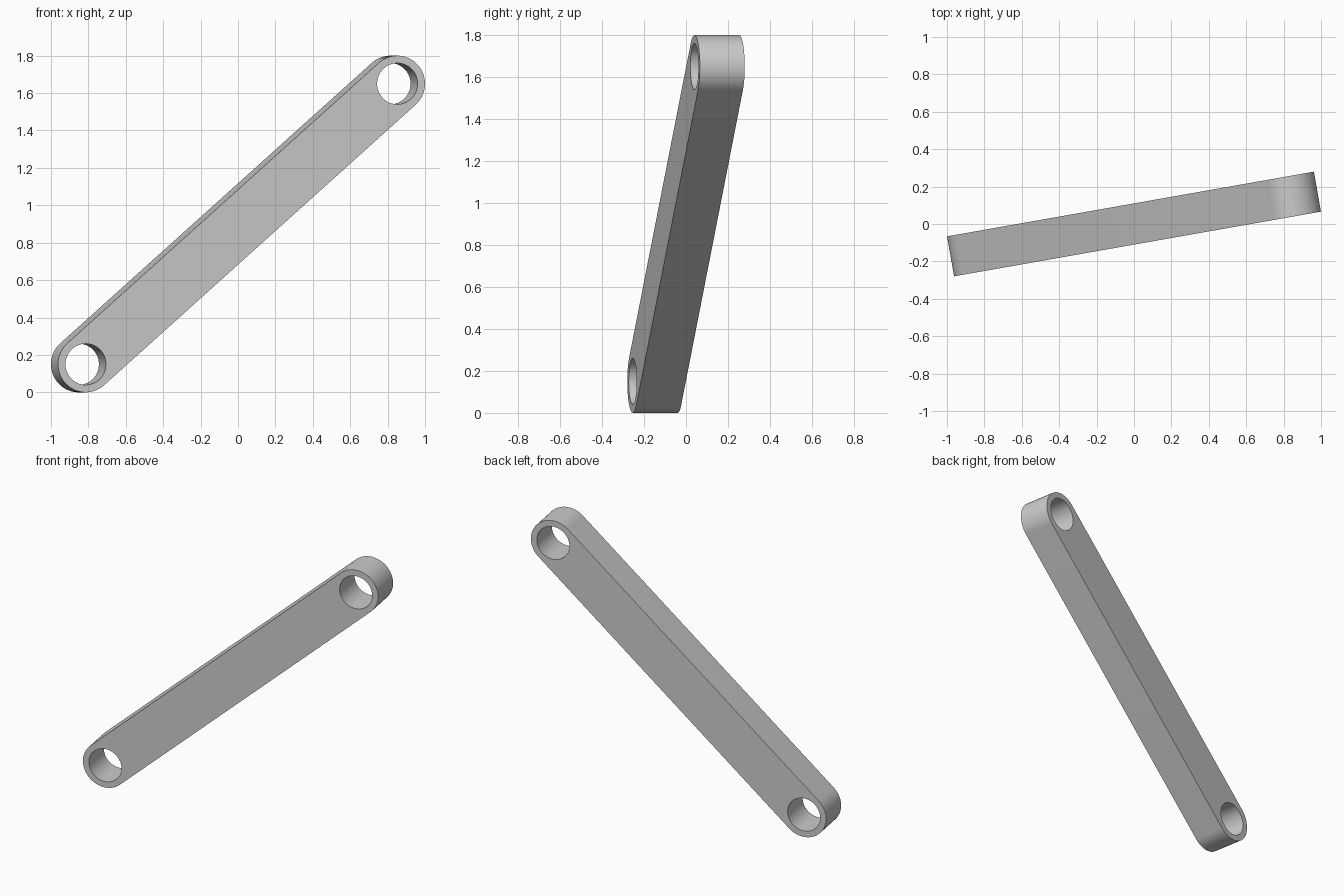
import bpy, bmesh
from math import sin, cos, pi, atan2, radians

if "Cube" in bpy.data.objects:
    bpy.data.objects.remove(bpy.data.objects["Cube"])

R, HOLE, THICK = 0.15, 0.11, 0.217     # end radius, hole radius, thickness
CX, Z0, Z1 = 0.846, 0.15, 1.65         # hole centres
tilt = atan2(Z1 - Z0, 2 * CX)


def arc(cx, cz, r, start, sweep, n):
    return [(cx + r * cos(start + sweep * i / n), cz + r * sin(start + sweep * i / n))
            for i in range(n + 1)]


def add_loop(curve, pts):
    s = curve.splines.new('POLY')
    s.points.add(len(pts) - 1)
    for p, (x, z) in zip(s.points, pts):
        p.co = (x, z, 0, 1)
    s.use_cyclic_u = True


# Link bar: round-ended outline with a bore at each end, extruded
curve = bpy.data.curves.new('link_bar', 'CURVE')
curve.dimensions = '2D'
curve.fill_mode = 'BOTH'
curve.extrude = THICK / 2
add_loop(curve, arc(CX, Z1, R, tilt - pi / 2, pi, 32) + arc(-CX, Z0, R, tilt + pi / 2, pi, 32))
for cx, cz in ((-CX, Z0), (CX, Z1)):
    add_loop(curve, arc(cx, cz, HOLE, 0, 2 * pi, 64)[:-1])

bar = bpy.data.objects.new('link_bar', curve)
bpy.context.collection.objects.link(bar)
bar.rotation_euler = (pi / 2, 0, radians(10))
bpy.context.view_layer.objects.active = bar
bar.select_set(True)
bpy.ops.object.convert(target='MESH')
bar = bpy.context.object

# Weld the caps to the sides and shade the round parts smooth
bm = bmesh.new()
bm.from_mesh(bar.data)
bmesh.ops.remove_doubles(bm, verts=bm.verts, dist=1e-5)
bmesh.ops.recalc_face_normals(bm, faces=bm.faces)
bm.to_mesh(bar.data)
bm.free()
bpy.ops.object.shade_smooth_by_angle(angle=radians(30))
